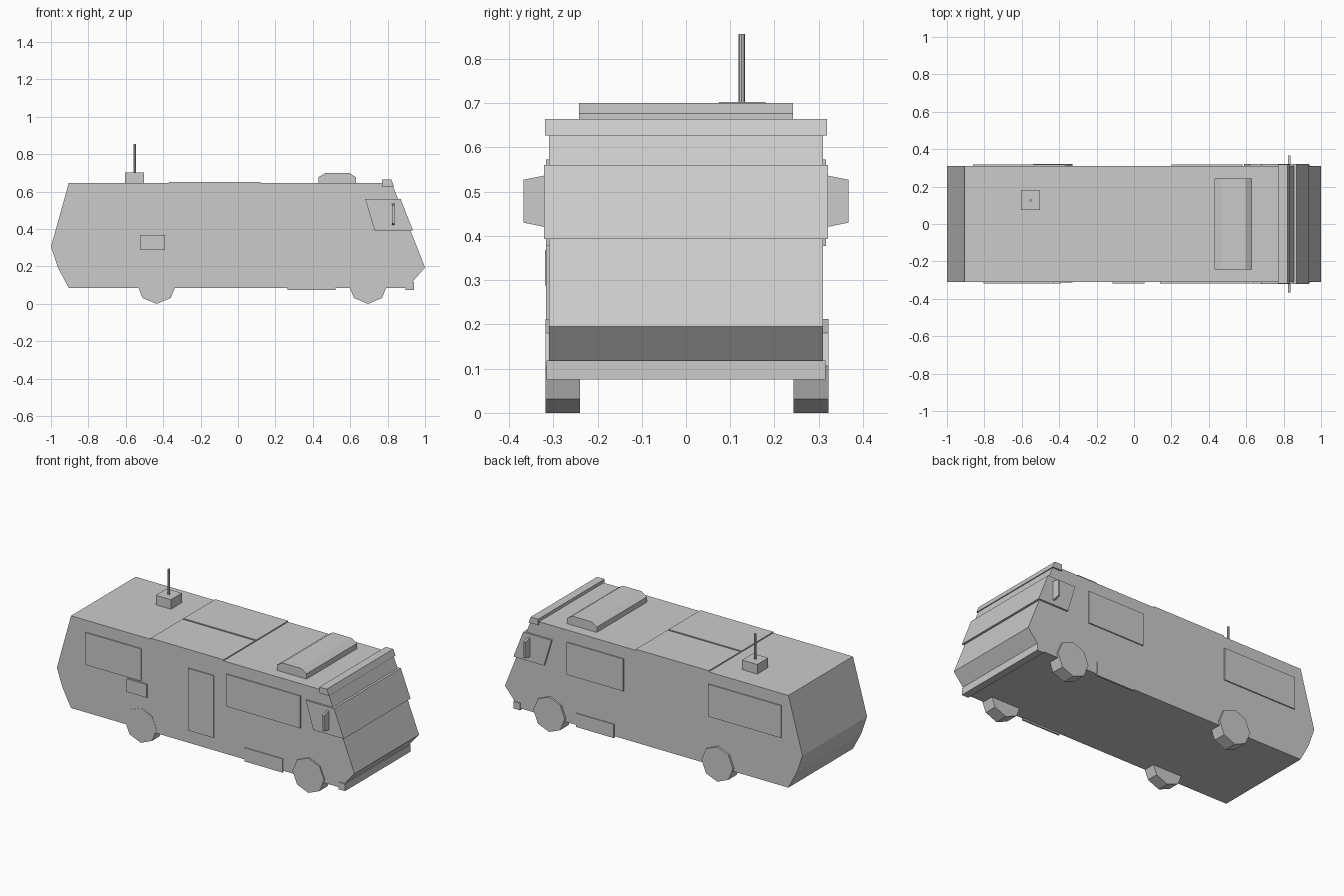
import bpy
import bmesh
import math

if "Cube" in bpy.data.objects:
    bpy.data.objects.remove(bpy.data.objects["Cube"])


def prism(name, profile, y0, y1):
    """Extrude an (x, z) outline from y0 to y1."""
    bm = bmesh.new()
    face = bm.faces.new([bm.verts.new((x, y0, z)) for x, z in profile])
    ext = bmesh.ops.extrude_face_region(bm, geom=[face])
    verts = [g for g in ext["geom"] if isinstance(g, bmesh.types.BMVert)]
    bmesh.ops.translate(bm, verts=verts, vec=(0, y1 - y0, 0))
    bmesh.ops.recalc_face_normals(bm, faces=bm.faces)
    mesh = bpy.data.meshes.new(name)
    bm.to_mesh(mesh)
    bm.free()
    obj = bpy.data.objects.new(name, mesh)
    bpy.context.collection.objects.link(obj)
    return obj


def box(name, x0, x1, y0, y1, z0, z1):
    return prism(name, [(x0, z0), (x1, z0), (x1, z1), (x0, z1)], y0, y1)


def side_panel(name, side, x0, x1, z0, z1, out=0.317):
    """Thin panel on one flank of the body (side is -1 or 1)."""
    return box(name, x0, x1, side * 0.305, side * out, z0, z1)


def wheel(name, x, y0, y1, r=0.106):
    pts = [(x + r * math.cos(i * math.pi / 4), r + r * math.sin(i * math.pi / 4))
           for i in range(8)]
    return prism(name, pts, y0, y1)


# Body shell
prism("body", [(-0.905, 0.085), (0.905, 0.085), (1.0, 0.195), (0.822, 0.645),
               (-0.905, 0.645), (-1.0, 0.305), (-0.963, 0.195)], -0.31, 0.31)

# Wraparound cab glass, visor and bumper
prism("cab_glass", [(0.68, 0.56), (0.87, 0.56), (0.935, 0.393), (0.73, 0.393)],
      -0.321, 0.321)
prism("visor", [(0.77, 0.627), (0.835, 0.627), (0.82, 0.664), (0.77, 0.664)],
      -0.319, 0.319)
box("bumper", 0.895, 0.94, -0.315, 0.315, 0.075, 0.118)

# Wheels
for label, x, inset in (("front", 0.695, 0.318), ("rear", -0.435, 0.312)):
    wheel(label + "_wheel_near", x, -inset, -0.24)
    wheel(label + "_wheel_far", x, 0.243, 0.322)

# Windows, door and hatches on the flanks
side_panel("near_rear_window", -1, -0.805, -0.43, 0.377, 0.573)
side_panel("near_middle_window", -1, 0.14, 0.64, 0.377, 0.573)
side_panel("door", -1, -0.115, 0.057, 0.163, 0.54)
side_panel("near_hatch", -1, -0.525, -0.39, 0.288, 0.368, 0.319)
side_panel("far_rear_window", 1, -0.86, -0.37, 0.377, 0.573)
side_panel("far_middle_window", 1, 0.2, 0.58, 0.377, 0.573)
for label, side in (("near", -1), ("far", 1)):
    side_panel(label + "_step", side, 0.265, 0.52, 0.075, 0.158, 0.315)

# Tapered wing mirrors
for label, side in (("near", -1), ("far", 1)):
    mirror = box(label + "_mirror", 0.824, 0.836, side * 0.318, side * 0.367, 0.42, 0.537)
    for v in mirror.data.vertices:
        if abs(v.co.y) > 0.34:
            v.co.z = 0.43 if v.co.z < 0.48 else 0.527

# Roof panels with a centre gap
box("roof_panel_near", -0.37, 0.12, -0.31, -0.005, 0.64, 0.652)
box("roof_panel_far", -0.37, 0.12, 0.005, 0.31, 0.64, 0.652)

# Roof air unit
prism("roof_air_unit", [(0.43, 0.64), (0.63, 0.64), (0.63, 0.677), (0.595, 0.70),
                        (0.468, 0.70), (0.43, 0.677)], -0.242, 0.242)

# Antenna and its base
box("antenna_base", -0.605, -0.503, 0.075, 0.18, 0.64, 0.703)
bpy.ops.mesh.primitive_cylinder_add(vertices=8, radius=0.007, depth=0.157,
                                    location=(-0.553, 0.126, 0.7775))
bpy.context.object.name = "antenna"
